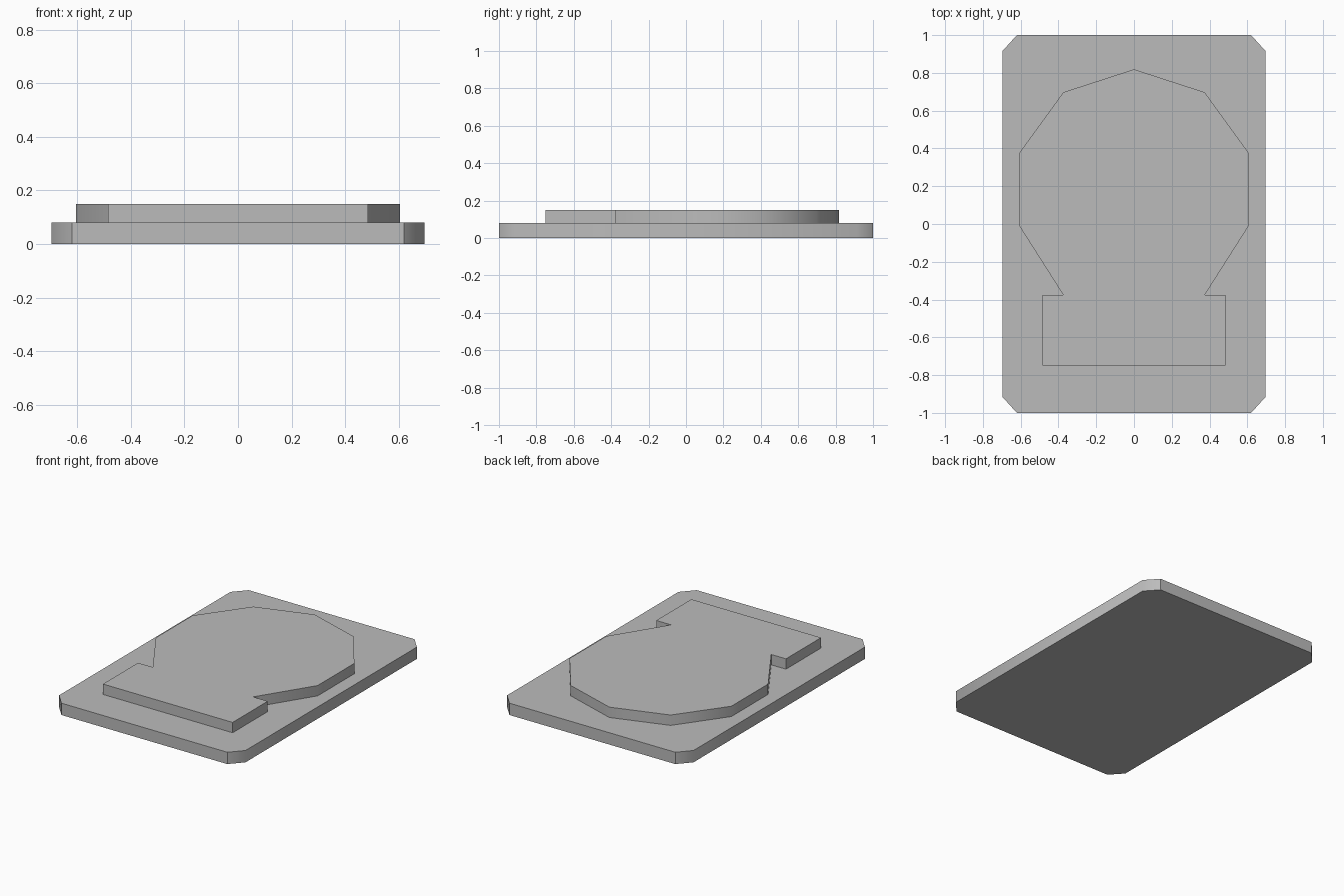
import bpy
import bmesh
import math

cube = bpy.data.objects.get("Cube")
if cube:
    bpy.data.objects.remove(cube, do_unlink=True)

grey = bpy.data.materials.new("plain_grey")
grey.use_nodes = True
COLOUR = (0.5, 0.5, 0.5, 1)
grey.diffuse_color = COLOUR
grey.node_tree.nodes["Principled BSDF"].inputs["Base Color"].default_value = COLOUR


def mirrored(half):
    """Close a right-hand outline (front to back) across x = 0."""
    return half + [(-x, y) for x, y in reversed(half) if x > 0]


def slab(name, outline, bottom, top):
    """Extrude a flat outline from bottom to top."""
    bm = bmesh.new()
    face = bm.faces.new([bm.verts.new((x, y, bottom)) for x, y in outline])
    result = bmesh.ops.extrude_face_region(bm, geom=[face], use_keep_orig=True)
    raised = [v for v in result["geom"] if isinstance(v, bmesh.types.BMVert)]
    bmesh.ops.translate(bm, verts=raised, vec=(0, 0, top - bottom))
    bmesh.ops.recalc_face_normals(bm, faces=bm.faces)
    mesh = bpy.data.meshes.new(name)
    bm.to_mesh(mesh)
    bm.free()
    mesh.materials.append(grey)
    obj = bpy.data.objects.new(name, mesh)
    bpy.context.collection.objects.link(obj)
    bpy.ops.object.select_all(action="DESELECT")
    obj.select_set(True)
    bpy.context.view_layer.objects.active = obj
    bpy.ops.object.shade_smooth_by_angle(angle=math.radians(45))
    return obj


# Base plate with clipped corners
slab("base_plate", mirrored([(0.62, -1), (0.697, -0.915), (0.697, 0.915), (0.62, 1)]), 0, 0.08)

# Raised plate: rectangular foot, notched neck and ten-sided head
foot = [(0.485, -0.75), (0.485, -0.375), (0.375, -0.375)]
radius, centre_y = 0.636, 0.183
head = [(radius * math.sin(math.radians(a)), centre_y + radius * math.cos(math.radians(a)))
        for a in (108, 72, 36, 0)]
head[-1] = (0, head[-1][1])
slab("raised_plate", mirrored(foot + head), 0.08, 0.15)
